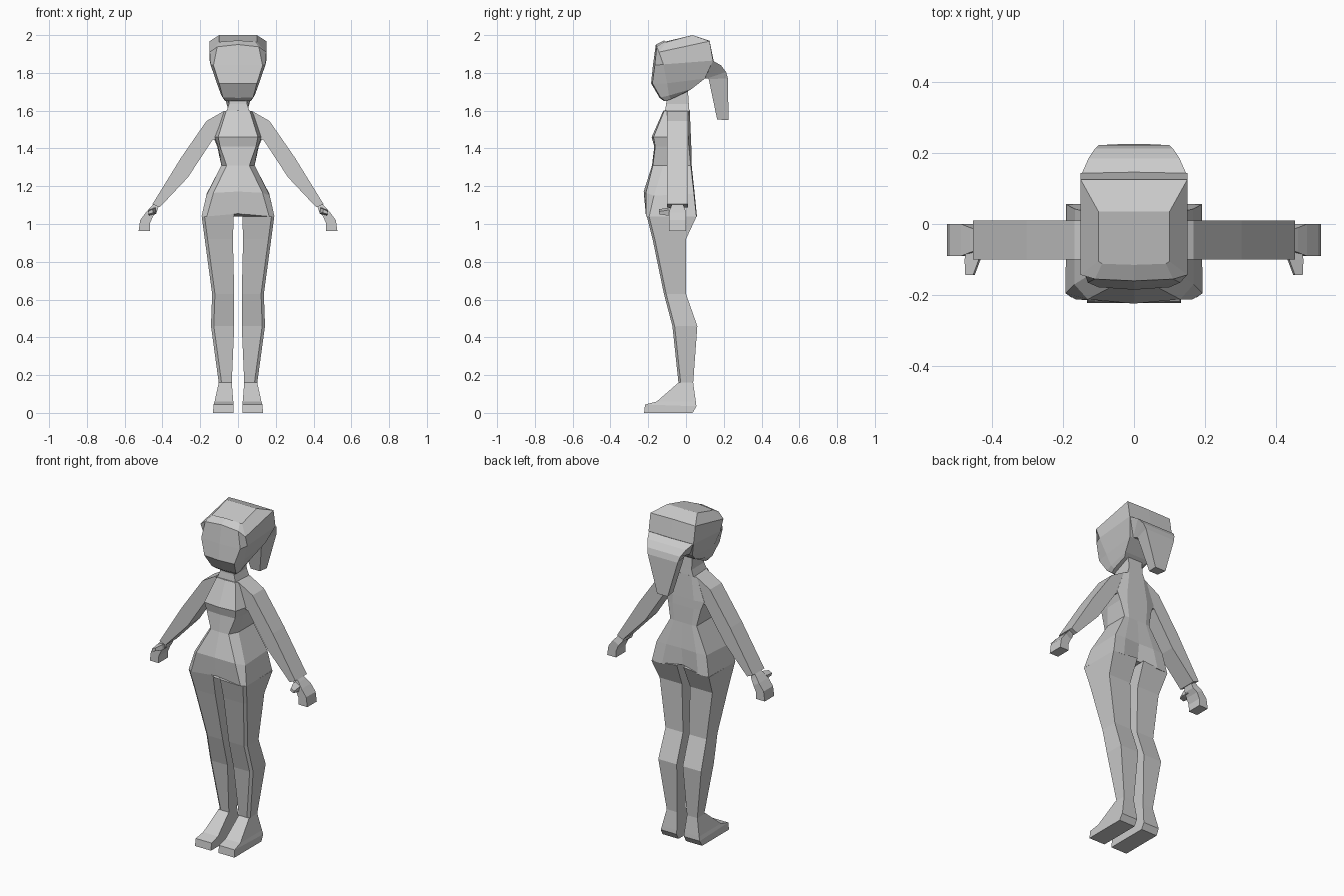
import bpy, bmesh

cube = bpy.data.objects.get("Cube")
if cube:
    bpy.data.objects.remove(cube, do_unlink=True)

grey = bpy.data.materials.new("plain_grey")
grey.diffuse_color = (0.6, 0.6, 0.6, 1)
grey.use_nodes = True
grey.node_tree.nodes["Principled BSDF"].inputs["Base Color"].default_value = (0.6, 0.6, 0.6, 1)


def loft(name, rings):
    """Skin a closed, flat-shaded tube through equal-sized rings of points."""
    bm = bmesh.new()
    loops = [[bm.verts.new(p) for p in ring] for ring in rings]
    n = len(loops[0])
    for a, b in zip(loops, loops[1:]):
        for i in range(n):
            j = (i + 1) % n
            bm.faces.new((a[i], a[j], b[j], b[i]))
    bm.faces.new(loops[0])
    bm.faces.new(loops[-1])
    bmesh.ops.recalc_face_normals(bm, faces=bm.faces)
    mesh = bpy.data.meshes.new(name)
    bm.to_mesh(mesh)
    bm.free()
    mesh.materials.append(grey)
    obj = bpy.data.objects.new(name, mesh)
    bpy.context.collection.objects.link(obj)


def whole(half):
    """Complete a half ring that starts and ends on the centre line."""
    return half + [(-x, y, z) for x, y, z in half[-2:0:-1]]


def pair(name, rings):
    """Make a left part and its mirrored right twin."""
    loft("left_" + name, rings)
    loft("right_" + name, [[(-x, y, z) for x, y, z in r] for r in rings])


def slab(a, b, y0, y1):
    """Ring across a limb: points a and b in (x, z), spanning y0 to y1."""
    return [(a[0], y0, a[1]), (b[0], y0, b[1]), (b[0], y1, b[1]), (a[0], y1, a[1])]


# Torso: hips, belly, waist, under bust, bust, collar
loft("torso", [whole(r) for r in [
    [(0, -.205, 1.055), (.165, -.212, 1.04), (.193, -.195, 1.04), (.19, .055, 1.04), (.12, .058, 1.04), (0, .03, 1.055)],
    [(0, -.224, 1.172), (.13, -.212, 1.165), (.168, -.17, 1.15), (.166, .042, 1.16), (.10, .046, 1.16), (0, .042, 1.16)],
    [(0, -.18, 1.31), (.06, -.175, 1.31), (.088, -.12, 1.31), (.088, .025, 1.31), (.06, .03, 1.31), (0, .03, 1.31)],
    [(0, -.168, 1.41), (.095, -.163, 1.41), (.105, -.10, 1.41), (.11, .015, 1.41), (.07, .028, 1.41), (0, .028, 1.41)],
    [(0, -.182, 1.46), (.105, -.172, 1.46), (.125, -.09, 1.46), (.13, .012, 1.46), (.07, .026, 1.46), (0, .026, 1.46)],
    [(0, -.12, 1.60), (.062, -.115, 1.60), (.08, -.09, 1.595), (.08, .01, 1.595), (.05, .02, 1.60), (0, .02, 1.60)],
]])

# Neck
loft("neck", [[(-w, y0, z), (w, y0, z), (w, y1, z), (-w, y1, z)] for w, y0, y1, z in
              [(.062, -.112, .018, 1.595), (.048, -.105, .015, 1.635), (.048, -.10, .01, 1.71)]])

# Head: chin, jaw, temples, hairline, crown
loft("head", [whole(r) for r in [
    [(0, -.115, 1.65), (.065, -.11, 1.65), (.075, -.08, 1.66), (.07, .005, 1.70), (0, .005, 1.70)],
    [(0, -.14, 1.668), (.08, -.135, 1.67), (.088, -.09, 1.68), (.085, .03, 1.715), (0, .03, 1.715)],
    [(0, -.185, 1.745), (.10, -.178, 1.745), (.112, -.10, 1.745), (.112, .10, 1.77), (0, .10, 1.77)],
    [(0, -.175, 1.84), (.13, -.165, 1.84), (.146, -.12, 1.845), (.15, .143, 1.865), (0, .146, 1.865)],
    [(0, -.16, 1.95), (.11, -.155, 1.938), (.15, -.143, 1.91), (.15, .125, 1.968), (0, .125, 1.97)],
    [(0, -.115, 1.972), (.09, -.112, 1.965), (.10, -.105, 1.962), (.10, .035, 2.0), (0, .035, 2.0)],
]])

# Ponytail: wide at the root, tapering to the tip (half widths, outer and inner y, z)
loft("ponytail", [[(-w0, *o), (w0, *o), (w1, *i), (-w1, *i)] for w0, w1, o, i in [
    (.148, .10, (.14, 1.866), (.09, 1.775)),
    (.128, .09, (.185, 1.84), (.10, 1.772)),
    (.11, .08, (.212, 1.805), (.11, 1.77)),
    (.10, .075, (.222, 1.77), (.12, 1.768)),
    (.035, .03, (.225, 1.55), (.165, 1.553)),
]])

# Legs: hip, thigh, above knee, calf, ankle (z, inner x, outer x, front y, back y)
leg = [[(x0, yf, z + dz), (x1 - .015, yf, z), (x1, yf + .012, z), (x1, yb, z), (x0, yb, z + dz)]
       for z, dz, x0, x1, yf, yb in [
    (1.04, .015, .022, .192, -.207, .056),
    (.92, 0, .027, .176, -.177, .0),
    (.63, 0, .02, .137, -.117, .0),
    (.46, 0, .02, .143, -.072, .06),
    (.16, 0, .033, .102, -.04, .038)]]
pair("leg", leg)

# Feet: sole, toe cap, instep, ankle (inner x, outer x, front y and z, back y and z)
pair("foot", [[(x0, yf, zf), (x1, yf, zf), (x1, yb, zb), (x0, yb, zb)]
              for x0, x1, yf, zf, yb, zb in [
    (.025, .132, -.222, 0, .035, 0),
    (.025, .13, -.217, .044, .055, .035),
    (.025, .124, -.155, .06, .052, .06),
    (.033, .102, -.04, .16, .038, .16)]])

# Arms: collar, shoulder, elbow, wrist
pair("arm", [slab(a, b, -.10, .01) for a, b in [
    ((.075, 1.46), (.075, 1.598)),
    ((.135, 1.445), (.167, 1.545)),
    ((.265, 1.247), (.302, 1.35)),
    ((.415, 1.088), (.453, 1.105))]])

# Hands: wrist, palm, knuckles, fingertips
pair("hand", [slab(a, b, y0, y1) for a, b, y0, y1 in [
    ((.420, 1.095), (.447, 1.105), -.075, -.015),
    ((.430, 1.065), (.462, 1.09), -.08, -.01),
    ((.450, 1.04), (.487, 1.062), -.09, 0),
    ((.466, 1.005), (.518, 1.02), -.09, 0),
    ((.467, .963), (.526, .963), -.09, 0)]])

# Thumbs
pair("thumb", [[(x0, y, z0), (x1, y, z0 - .01), (x1 + .005, y, z1 - .012), (x0 + .005, y, z1)]
               for x0, x1, y, z0, z1 in [
    (.435, .465, -.06, 1.055, 1.09),
    (.432, .472, -.10, 1.055, 1.085),
    (.448, .470, -.143, 1.062, 1.078)]])
